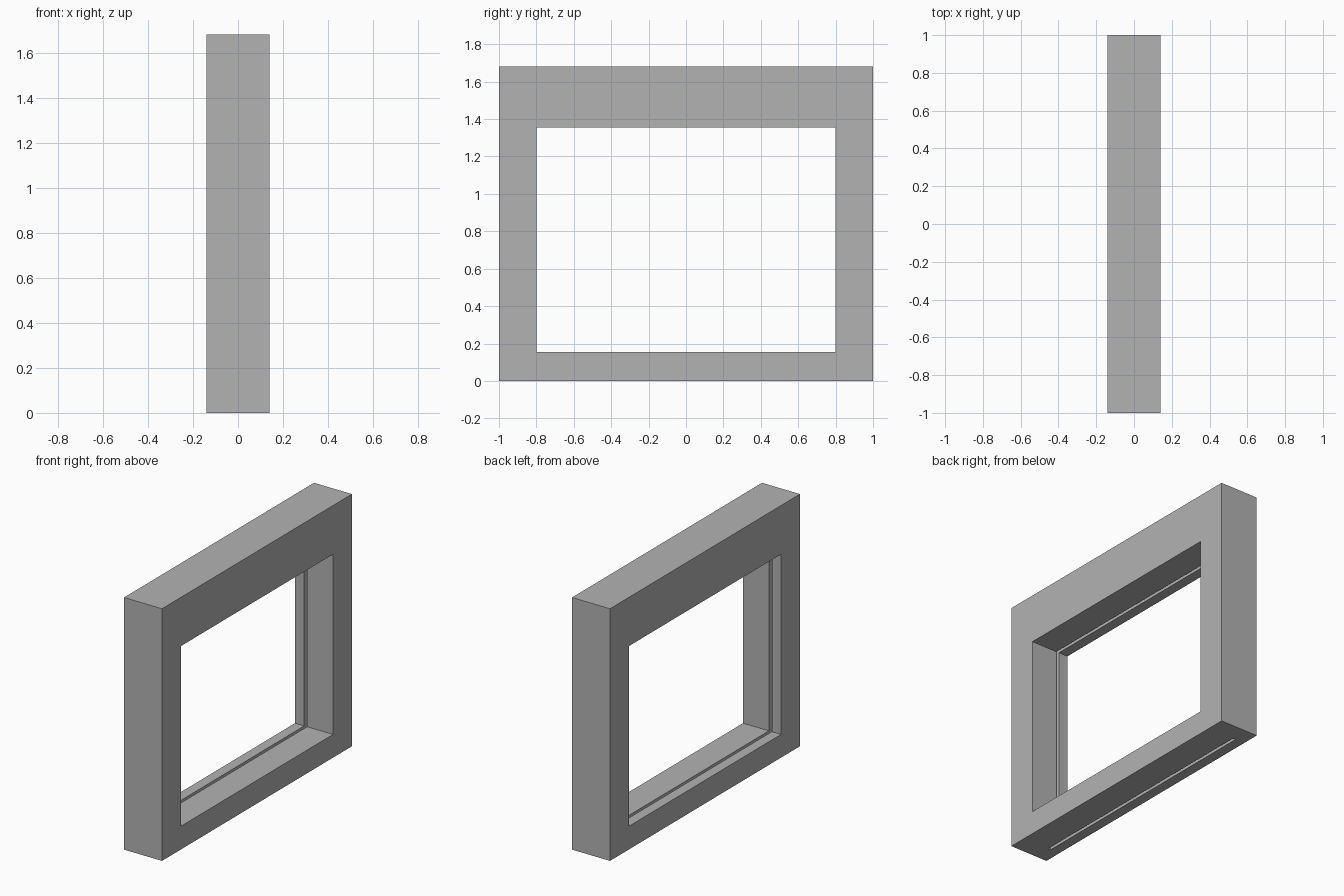
import bpy

cube = bpy.data.objects.get("Cube")
if cube:
    bpy.data.objects.remove(cube, do_unlink=True)

# Single flat grey
grey = bpy.data.materials.new("plain_grey")
grey.use_nodes = True
colour = (0.45, 0.45, 0.45, 1)
grey.diffuse_color = colour
grey.node_tree.nodes["Principled BSDF"].inputs["Base Color"].default_value = colour


def box(name, low, high):
    """Box spanning two opposite corners."""
    bpy.ops.mesh.primitive_cube_add(size=1)
    obj = bpy.context.object
    obj.name = name
    for v in obj.data.vertices:
        v.co = [b if c > 0 else a for c, a, b in zip(v.co, low, high)]
    obj.data.materials.append(grey)
    return obj


def cut(target, cutter):
    """Subtract the cutter, bake the result and discard the cutter."""
    mod = target.modifiers.new("cut", "BOOLEAN")
    mod.operation = "DIFFERENCE"
    mod.solver = "EXACT"
    mod.object = cutter
    cutter.hide_render = True
    bpy.context.view_layer.objects.active = target
    bpy.ops.object.modifier_apply(modifier=mod.name)
    bpy.data.objects.remove(cutter, do_unlink=True)


# Rectangular frame with a deep header
frame = box("window_frame", (-0.14, -1, 0), (0.14, 1, 1.68))

# Through opening
cut(frame, box("opening_cutter", (-0.3, -0.8, 0.155), (0.3, 0.8, 1.355)))

# Panel channel around the opening, running out through the sill
cut(frame, box("channel_cutter", (-0.072, -0.88, -0.1), (-0.051, 0.88, 1.435)))
